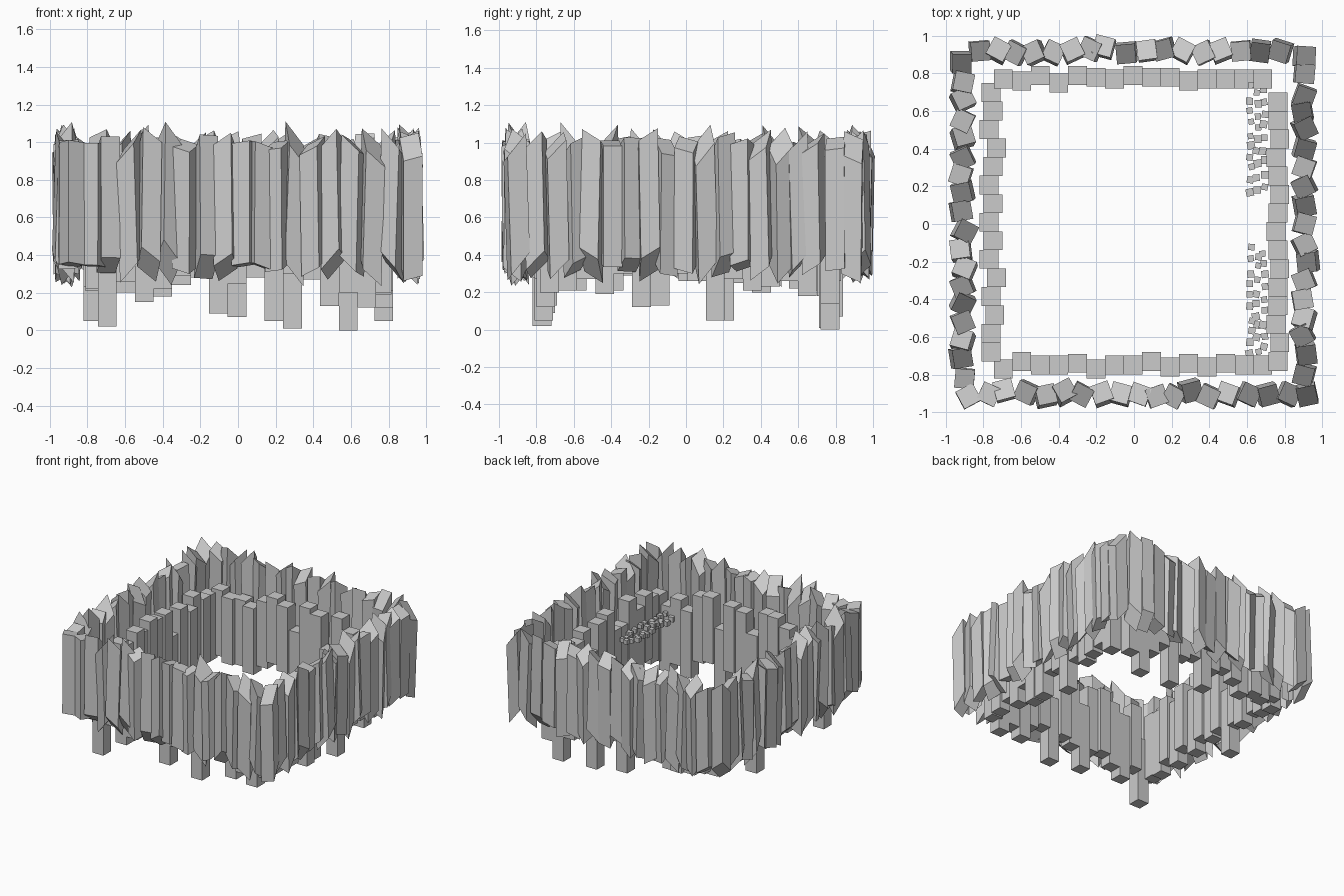
import bpy, bmesh, random
from math import radians
from mathutils import Matrix, Vector, Euler

if "Cube" in bpy.data.objects:
    bpy.data.objects.remove(bpy.data.objects["Cube"])

random.seed(11)
STRETCH = 6.3          # stones are small cubes stretched upward
POST = .54             # height of the inner posts


def make_object(name, matrices):
    """One object made of a unit cube per matrix."""
    bm = bmesh.new()
    for m in matrices:
        bmesh.ops.create_cube(bm, size=1, matrix=m)
    mesh = bpy.data.meshes.new(name)
    bm.to_mesh(mesh)
    bm.free()
    obj = bpy.data.objects.new(name, mesh)
    bpy.context.collection.objects.link(obj)


def place(axis, along, across):
    return (along, across) if axis == 'x' else (across, along)


# Outer ring: tilted cubes stretched in z, giving leaning stones with slanted ends
def outer_side(name, axis, across, stones):
    mats = []
    for along, yaw, shift in stones:
        x, y = place(axis, along, across + shift / 100)
        tilt = Euler((random.uniform(-.2, .2), random.uniform(-.2, .2), radians(yaw)))
        mats.append(Matrix.Translation((x, y, .665 + random.uniform(-.01, .01)))
                    @ Matrix.Diagonal((1, 1, STRETCH, 1))
                    @ tilt.to_matrix().to_4x4() @ Matrix.Scale(.103, 4))
    make_object(name, mats)


outer_side("outer_stones_front", 'x', -.905, [
    (-.88, 28, -1), (-.77, -25, 0), (-.69, 15, 2), (-.57, -25, 1), (-.47, 12, -1),
    (-.37, 28, 1), (-.28, -28, 0), (-.17, 20, 0), (-.07, -15, 0), (.03, -20, 0),
    (.12, 20, -1), (.21, -28, -1), (.30, 15, 2), (.40, -25, -1), (.50, -20, 0),
    (.61, -25, 0), (.71, 15, 0), (.82, -25, 0), (.92, 12, 0)])
outer_side("outer_stones_back", 'x', .92, [
    (-.82, 5, 0), (-.72, -28, 0), (-.63, -28, -1), (-.53, 25, -1), (-.43, -25, -1),
    (-.33, 25, 0), (-.23, -25, 1), (-.16, -15, 2), (-.04, 5, -1), (.07, 8, 0),
    (.16, 15, 1), (.26, -28, 0), (.37, 25, -1), (.46, 22, 0), (.57, 5, 0),
    (.67, -8, 0), (.78, -18, 0)])
outer_side("outer_stones_left", 'y', -.91, [
    (.86, 0, -1), (.75, -12, 0), (.66, 25, 0), (.55, -25, 0), (.46, 15, 0),
    (.35, 25, 0), (.26, -18, -1), (.17, 12, 0), (.07, 10, -1), (-.04, -28, 1),
    (-.14, 8, -1), (-.24, -22, 1), (-.33, 22, 0), (-.42, -25, 0), (-.52, 22, 0),
    (-.62, -15, 0), (-.71, 10, -1), (-.82, -5, 1)])
outer_side("outer_stones_right", 'y', .905, [
    (.89, -4, 0), (.80, -5, 0), (.68, -20, 0), (.60, 10, -1), (.51, 26, 0),
    (.40, -15, 0), (.30, -20, 0), (.20, 26, 0), (.10, 12, 0), (0, -15, 0),
    (-.11, 26, 0), (-.20, 5, 2), (-.30, 22, 0), (-.40, 10, -1), (-.50, -15, 0),
    (-.59, 28, -1), (-.69, 8, 1), (-.80, -15, 0)])


# Inner ring: upright square posts at uneven heights (sideways shift and base in hundredths)
def inner_side(name, axis, across, start, posts):
    mats = []
    for i, (shift, base) in enumerate(posts):
        x, y = place(axis, start + i * .0985, across + shift / 100)
        mats.append(Matrix.Translation((x, y, base / 100 + POST / 2))
                    @ Matrix.Diagonal((.1, .1, POST, 1)))
    make_object(name, mats)


inner_side("inner_posts_front", 'x', -.75, -.695, [
    (-2, 2), (2, 26), (0, 15), (0, 22), (1, 29), (-2, 28), (0, 9), (0, 25),
    (2, 28), (-1, 5), (1, 30), (-1, 27), (1, 13), (0, 20), (0, 12)])
inner_side("inner_posts_back", 'x', .77, -.695, [
    (0, 24), (-1, 20), (2, 20), (-2, 18), (2, 24), (1, 30), (0, 26), (2, 7),
    (1, 30), (1, 26), (-1, 1), (0, 30), (0, 20), (0, 0), (0, 14)])
inner_side("inner_posts_left", 'y', -.76, -.68, [
    (0, 22), (0, 21), (2, 27), (0, 21), (3, 29), (-1, 23), (1, 30), (-1, 26),
    (1, 28), (-1, 5), (1, 25), (3, 20), (-1, 27), (1, 22), (0, 21)])
inner_side("inner_posts_right", 'y', .765, -.73, [
    (0, 20), (1, 21), (-1, 27), (0, 19), (0, 30), (1, 12), (0, 13), (-1, 30),
    (0, 26), (1, 5), (0, 27), (-1, 21), (1, 23), (0, 26), (0, 18)])


# Small pebbles: two clusters against the right inner posts
def pebbles(name, y0, y1):
    mats = []
    rows, step = (.62, .655, .69), .062
    for r, x in enumerate(rows):
        y = y0 + r * .02
        while y < y1:
            pos = Vector((x + random.uniform(-.008, .008), y + random.uniform(-.015, .015),
                          .58 + random.uniform(-.025, .025)))
            mats.append(Matrix.Translation(pos)
                        @ Matrix.Rotation(random.uniform(-.25, .25), 4, 'Z')
                        @ Matrix.Scale(random.uniform(.03, .042), 4))
            y += step
    make_object(name, mats)


pebbles("pebbles_back", .17, .76)
pebbles("pebbles_front", -.69, -.12)
